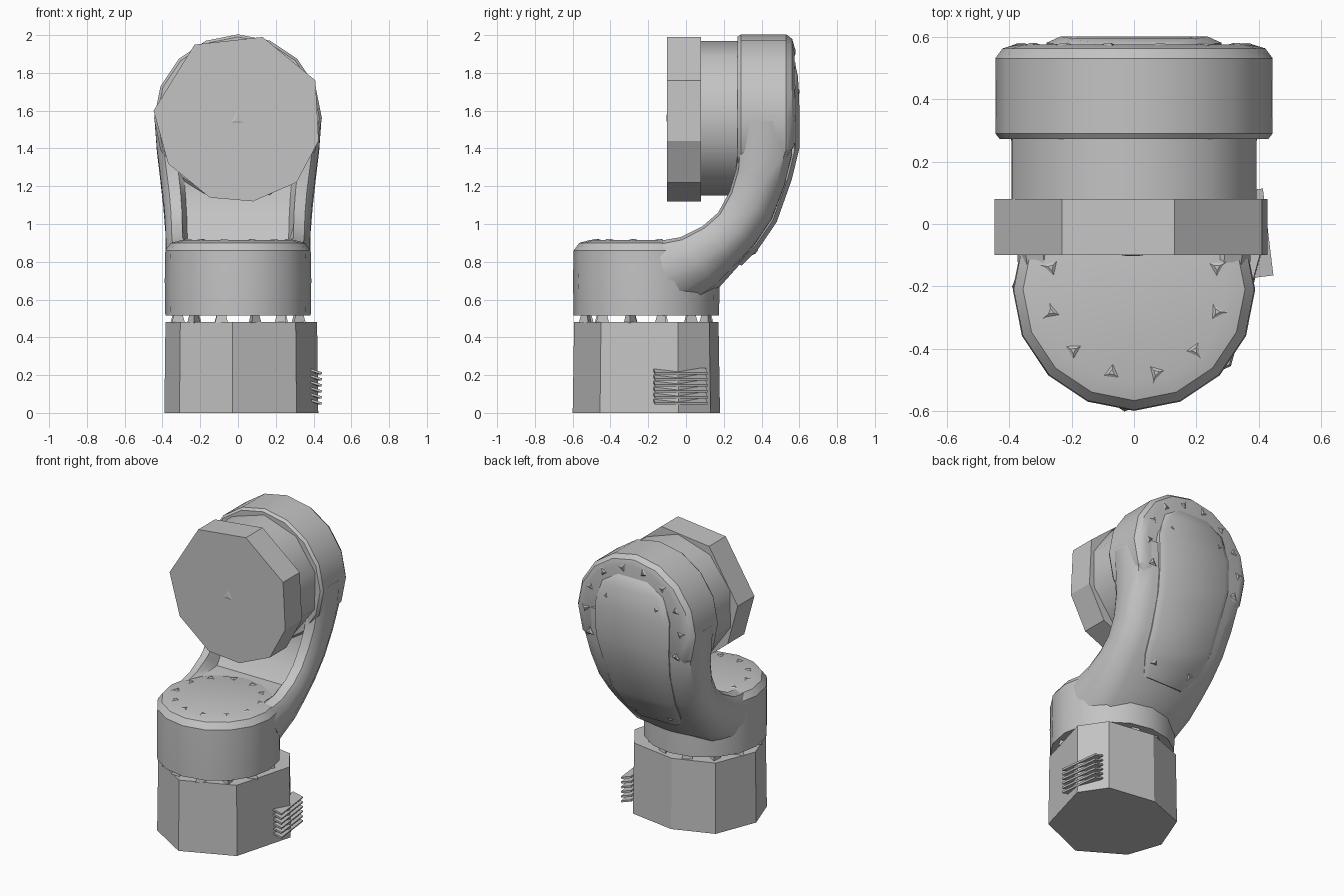
import bpy, bmesh, math
from mathutils import Vector, Matrix

if "Cube" in bpy.data.objects:
    bpy.data.objects.remove(bpy.data.objects["Cube"], do_unlink=True)

grey = bpy.data.materials.new("plain grey")
grey.use_nodes = True
COL = (0.55, 0.55, 0.55, 1)
grey.diffuse_color = COL
grey.node_tree.nodes["Principled BSDF"].inputs["Base Color"].default_value = COL


def finish(name, bm, smooth=None):
    bmesh.ops.recalc_face_normals(bm, faces=bm.faces[:])
    me = bpy.data.meshes.new(name)
    bm.to_mesh(me)
    bm.free()
    me.materials.append(grey)
    ob = bpy.data.objects.new(name, me)
    bpy.context.collection.objects.link(ob)
    if smooth:
        bpy.ops.object.select_all(action='DESELECT')
        ob.select_set(True)
        bpy.context.view_layer.objects.active = ob
        bpy.ops.object.shade_smooth_by_angle(angle=math.radians(smooth))
    return ob


def loft(name, rings, smooth=None):
    """Closed skin over equal-length rings of points, capped at both ends."""
    bm = bmesh.new()
    rows = [[bm.verts.new(p) for p in r] for r in rings]
    n = len(rows[0])
    for a, b in zip(rows, rows[1:]):
        for i in range(n):
            j = (i + 1) % n
            bm.faces.new((a[i], a[j], b[j], b[i]))
    bm.faces.new(rows[0])
    bm.faces.new(rows[-1])
    return finish(name, bm, smooth)


CY, CZ = -0.21, 1.56   # lower axis (along z) and upper axis (along y)


def ring_z(r, z, n=16):
    return [(r * math.cos(2 * math.pi * i / n), CY + r * math.sin(2 * math.pi * i / n), z)
            for i in range(n)]


def ring_y(r, y, n=16, turn=0.0):
    return [(r * math.cos(2 * math.pi * i / n + turn), y, CZ + r * math.sin(2 * math.pi * i / n + turn))
            for i in range(n)]


# Faceted base drum
base = [(.31, -.455), (.425, -.04), (.31, .13), (-.013, .18),
        (-.28, .08), (-.39, -.2), (-.31, -.43), (-.03, -.6)]
loft("base_drum", [[(x, y, 0) for x, y in base],
                   [(x * .985, CY + (y - CY) * .98, .48) for x, y in base]])

# Lower collar of the elbow
loft("lower_collar", [ring_z(r, z) for r, z in
                      [(.385, .515), (.388, .70), (.385, .86), (.355, .9), (.3, .915)]], 35)

# Upper housing disc, its lower back sloped off where the arm takes over
loft("upper_housing", [[(x, min(y, .56 - (1.40 - z) * .62) if z < 1.40 else y, z)
                        for x, y, z in ring_y(r, y)] for r, y in
                       [(.43, .272), (.444, .29), (.444, .53), (.42, .562), (.38, .574)]], 35)

# Bent arm: inner point, outer point (y, z), half width, channel depth, squareness of back
arm = [((-.2, .90), (.0, .54), .37, 0, 0),
       ((-.03, .93), (.172, .66), .38, .09, 0),
       ((.09, .99), (.275, .775), .383, .36, .2),
       ((.17, 1.06), (.37, .88), .385, .28, .4),
       ((.23, 1.17), (.463, 1.02), .395, .22, .6),
       ((.265, 1.29), (.53, 1.20), .412, .12, .8),
       ((.274, 1.42), (.57, 1.37), .43, 0, 1),
       ((.275, 1.57), (.572, 1.57), .443, 0, 1)]
rings = []
for pin, pout, w, d, k in arm:
    side = [(0, d), (.70, d), (.77, 0), (.92, .05), (1, .22), (1, .5 + .12 * k),
            (.91 + .02 * k, .74 + .1 * k), (.68 + .04 * k, .93 + .04 * k), (0, 1)]
    full = side + [(-x, t) for x, t in side[-2:0:-1]]
    rings.append([(x * w, pin[0] + (pout[0] - pin[0]) * t, pin[1] + (pout[1] - pin[1]) * t)
                  for x, t in full])
loft("bent_arm", rings, 40)

# Raised back cover following the arm: y, z, half width
cover = [(.575, 1.86, .13), (.593, 1.78, .23), (.60, 1.62, .28), (.60, 1.40, .275),
         (.56, 1.235, .255), (.48, 1.01, .24), (.388, .875, .215), (.295, .78, .15)]
loft("back_cover", [[(-w, y - .06, z + .035), (-w, y - .02, z + .01), (-w * .84, y, z),
                     (w * .84, y, z), (w, y - .02, z + .01), (w, y - .06, z + .035)]
                    for y, z, w in cover], 40)

# Joint neck and faceted front cap
loft("joint_neck", [ring_y(.41, y, 10, .3) for y in (.07, .28)], 40)
cap = [(.13, 1.99), (.41, 1.76), (.427, 1.44), (.31, 1.22), (.08, 1.12),
       (-.15, 1.14), (-.37, 1.32), (-.447, 1.6), (-.23, 1.95)]
loft("front_cap", [[(x, y, z) for x, z in cap] for y in (-.1, .08)])


def bolts(name, spots, r=.035, h=.009, top=.3):
    """Small three-sided studs; each spot is (position, outward direction)."""
    bm = bmesh.new()
    for k, (p, n) in enumerate(spots):
        n = Vector(n).normalized()
        m = (Matrix.Translation(Vector(p) + n * (h / 2 - .003))
             @ n.to_track_quat('Z', 'Y').to_matrix().to_4x4() @ Matrix.Rotation(k * .9, 4, 'Z'))
        bmesh.ops.create_cone(bm, cap_ends=True, segments=3, radius1=r, radius2=r * top,
                              depth=h, matrix=m)
    return finish(name, bm)


def around(n, r):
    return [(r * math.cos(2 * math.pi * (i + .5) / n), CY + r * math.sin(2 * math.pi * (i + .5) / n))
            for i in range(n)]


bolts("collar_bolts", [((x, y, .915), (0, 0, 1)) for x, y in around(12, .275)])
bolts("gap_bolts", [((x, y, .48), (0, 0, 1)) for x, y in around(12, .33)], .04, .042, .7)
back = [math.radians(-25 + 230 * i / 9) for i in range(10)]
bolts("housing_bolts", [((.36 * math.cos(a), .574, CZ + .36 * math.sin(a)), (0, 1, 0)) for a in back])
bolts("cover_bolts", [((s * .14, .368, .853), (0, 1, -.9)) for s in (1, -1)]
      + [((s * .19, .594, 1.70), (0, 1, .05)) for s in (1, -1)], .03)
bolts("cap_stud", [((-.005, -.1, 1.555), (0, -1, 0))], .06, .006)
bolts("base_stud", [((0, CY, .003), (0, 0, -1))], .03, .006)

# Vent slats on the side of the base
bm = bmesh.new()
turn = Matrix.Rotation(.12, 4, 'Z')
for i in range(6):
    m = (Matrix.Translation((.392, -.03, .06 + i * .032)) @ turn
         @ Matrix.Rotation(.3, 4, 'Y') @ Matrix.Diagonal((.075, .28, .012, 1)))
    bmesh.ops.create_cube(bm, size=1, matrix=m)
finish("vent_slats", bm)
